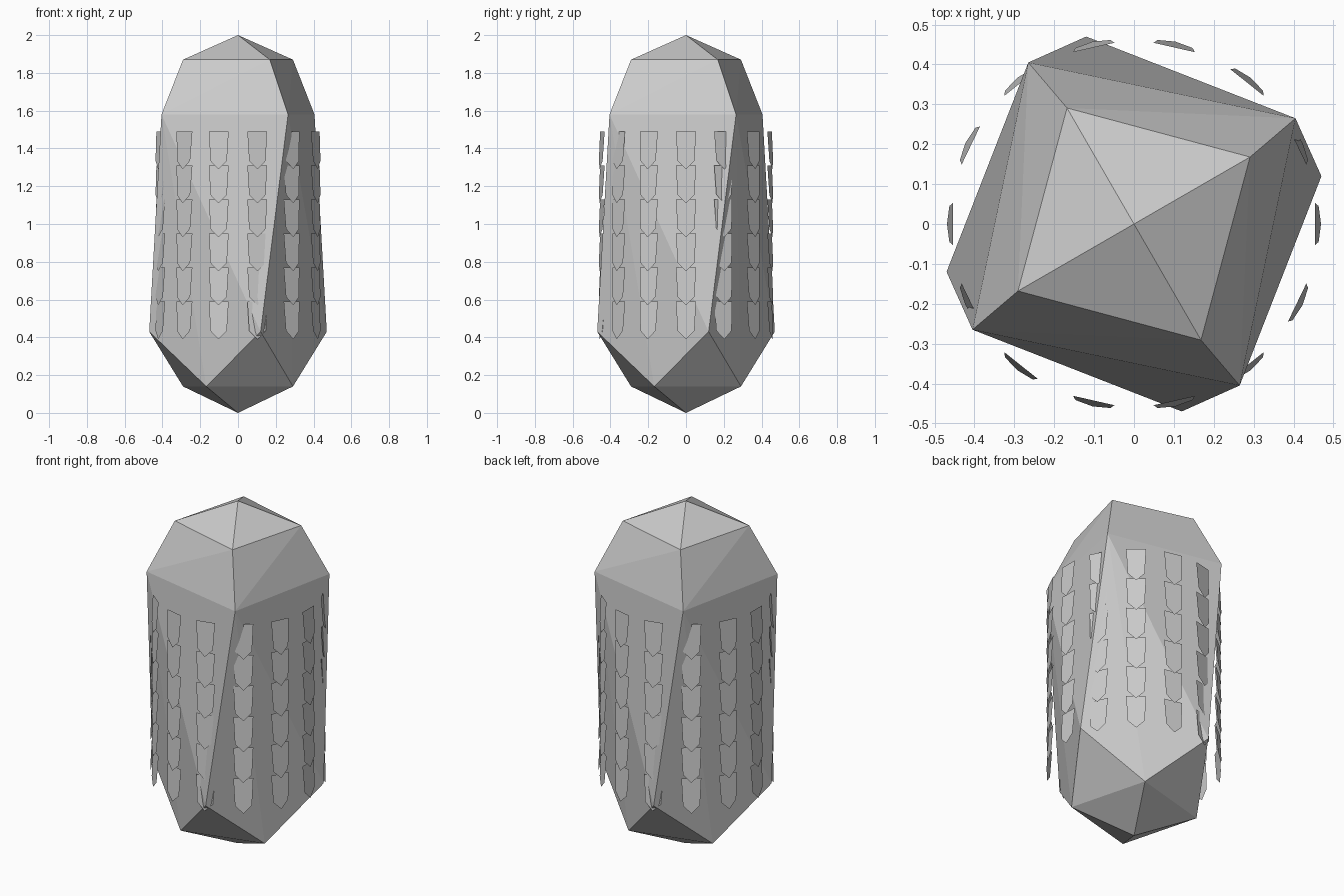
import bpy, bmesh, math

if "Cube" in bpy.data.objects:
    bpy.data.objects.remove(bpy.data.objects["Cube"])


def make_object(name, bm):
    mesh = bpy.data.meshes.new(name)
    bm.normal_update()
    bm.to_mesh(mesh)
    bm.free()
    obj = bpy.data.objects.new(name, mesh)
    bpy.context.collection.objects.link(obj)
    return obj


# Faceted body: twisted four-point rings (radius, height, angle) closed by a hull
bm = bmesh.new()
rings = [(0.336, 0.14, -120), (0.485, 0.43, -75.7),
         (0.484, 1.58, -56.8), (0.336, 1.87, -60)]
bm.verts.new((0, 0, 0))
bm.verts.new((0, 0, 2))
for r, z, deg in rings:
    for i in range(4):
        a = math.radians(deg + 90 * i)
        bm.verts.new((r * math.cos(a), r * math.sin(a), z))
bmesh.ops.convex_hull(bm, input=bm.verts[:])
bmesh.ops.recalc_face_normals(bm, faces=bm.faces[:])
make_object("faceted_body", bm)

# Shingle outline: (sideways, distance from axis, height below the top edge)
SHINGLE = [(-0.053, 0.454, 0), (-0.045, 0.463, -0.155), (0, 0.469, -0.20),
           (0.045, 0.463, -0.155), (0.053, 0.454, 0)]
COLUMNS, ROWS = 14, 6

# Hanging pointed shingles in straight columns around the body
bm = bmesh.new()
for c in range(COLUMNS):
    a = 2 * math.pi * c / COLUMNS
    ca, sa = math.cos(a), math.sin(a)
    for row in range(ROWS):
        top = 1.49 - 0.18 * row
        bm.faces.new([bm.verts.new((r * ca - t * sa, r * sa + t * ca, top + h))
                      for t, r, h in SHINGLE])
make_object("shingles", bm)
